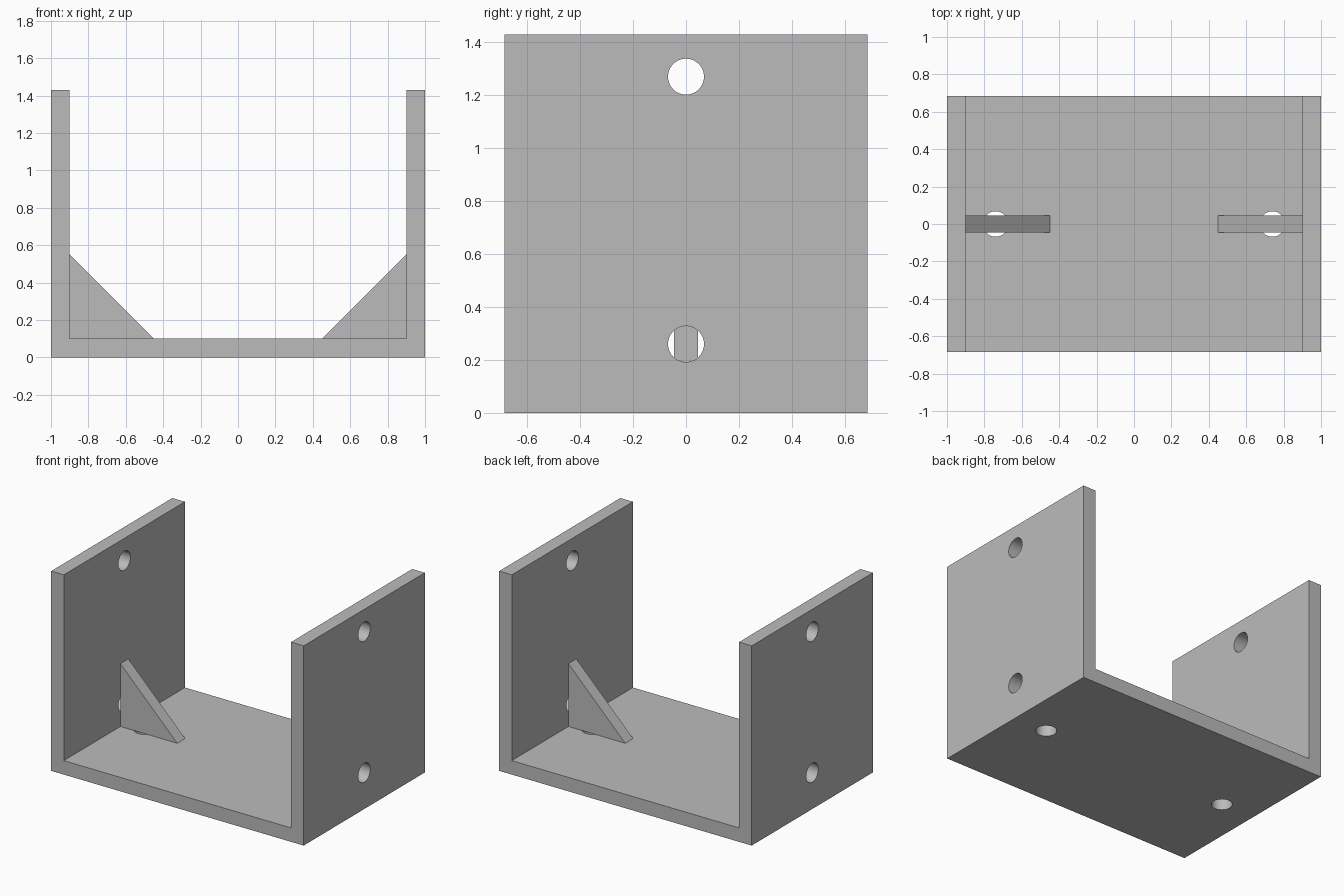
import bpy, bmesh
from math import pi, radians
from mathutils import Matrix

default = bpy.data.objects.get("Cube")
if default:
    bpy.data.objects.remove(default, do_unlink=True)

DEPTH, HEIGHT, WALL = 1.37, 1.43, 0.10
INNER = 1 - WALL
HOLE_R = 0.068

grey = bpy.data.materials.new("plain grey")
grey.use_nodes = True
colour = (0.5, 0.5, 0.5, 1)
grey.diffuse_color = colour
grey.node_tree.nodes["Principled BSDF"].inputs["Base Color"].default_value = colour


def add_object(name, bm):
    bmesh.ops.recalc_face_normals(bm, faces=bm.faces)
    mesh = bpy.data.meshes.new(name)
    bm.to_mesh(mesh)
    bm.free()
    mesh.materials.append(grey)
    obj = bpy.data.objects.new(name, mesh)
    bpy.context.collection.objects.link(obj)
    return obj


def extrude_profile(name, points, depth):
    """Extrude an x-z outline along y, centred on y = 0."""
    bm = bmesh.new()
    face = bm.faces.new([bm.verts.new((x, -depth / 2, z)) for x, z in points])
    moved = bmesh.ops.extrude_face_region(bm, geom=[face])["geom"]
    bmesh.ops.translate(bm, vec=(0, depth, 0),
                        verts=[v for v in moved if isinstance(v, bmesh.types.BMVert)])
    return add_object(name, bm)


# U-shaped bracket
half = [(1, 0), (1, HEIGHT), (INNER, HEIGHT), (INNER, WALL)]
bracket = extrude_profile("bracket", half + [(-x, z) for x, z in reversed(half)], DEPTH)

# Screw holes: two in each wall, two in the floor
bm = bmesh.new()
across = Matrix.Rotation(pi / 2, 4, "Y")
for side in (-1, 1):
    holes = [Matrix.Translation((side * (1 - WALL / 2), 0, z)) @ across for z in (0.26, 1.27)]
    holes.append(Matrix.Translation((side * 0.74, 0, WALL / 2)))
    for matrix in holes:
        bmesh.ops.create_cone(bm, cap_ends=True, segments=48, radius1=HOLE_R,
                              radius2=HOLE_R, depth=WALL * 1.4, matrix=matrix)
cutter = add_object("hole_cutter", bm)
cutter.hide_render = True

cut = bracket.modifiers.new("holes", "BOOLEAN")
cut.operation = "DIFFERENCE"
cut.solver = "EXACT"
cut.object = cutter
bpy.ops.object.select_all(action="DESELECT")
bracket.select_set(True)
bpy.context.view_layer.objects.active = bracket
bpy.ops.object.modifier_apply(modifier=cut.name)
bpy.data.objects.remove(cutter, do_unlink=True)
bpy.ops.object.shade_smooth_by_angle(angle=radians(30))

# Triangular corner braces
for name, side in (("left_brace", 1), ("right_brace", -1)):
    extrude_profile(name, [(side * INNER, WALL), (side * 0.45, WALL), (side * INNER, 0.55)], 0.09)
